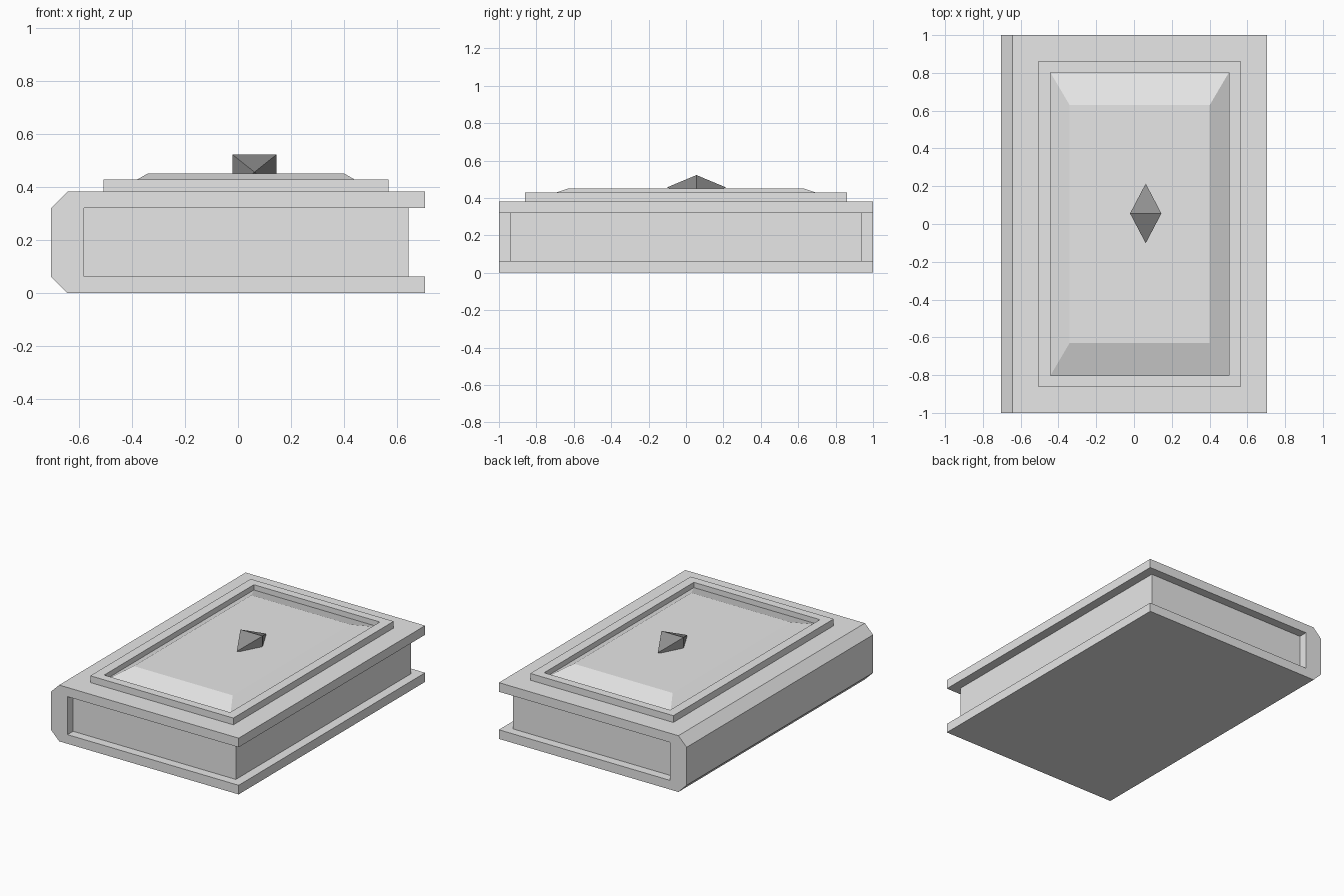
import bpy
import bmesh

cube = bpy.data.objects.get("Cube")
if cube:
    bpy.data.objects.remove(cube, do_unlink=True)


def material(name, value):
    mat = bpy.data.materials.new(name)
    mat.use_nodes = True
    colour = (value, value, value, 1)
    mat.diffuse_color = colour
    mat.node_tree.nodes["Principled BSDF"].inputs["Base Color"].default_value = colour
    return mat


light_grey = material("light grey", 0.8)
dark_grey = material("dark grey", 0.28)


def finish(name, bm, mat):
    bmesh.ops.recalc_face_normals(bm, faces=bm.faces)
    mesh = bpy.data.meshes.new(name)
    bm.to_mesh(mesh)
    bm.free()
    mesh.materials.append(mat)
    obj = bpy.data.objects.new(name, mesh)
    bpy.context.collection.objects.link(obj)
    return obj


def stacked_rectangles(name, levels, mat, cap=False, closed=False):
    """Skin rectangles given as (x min, x max, half depth, z)."""
    bm = bmesh.new()
    loops = [[bm.verts.new(p) for p in ((a, -y, z), (b, -y, z), (b, y, z), (a, y, z))]
             for a, b, y, z in levels]
    pairs = list(zip(loops, loops[1:]))
    if closed:
        pairs.append((loops[-1], loops[0]))
    for low, high in pairs:
        for i in range(4):
            j = (i + 1) % 4
            bm.faces.new((low[i], low[j], high[j], high[i]))
    if cap:
        bm.faces.new(loops[0])
        bm.faces.new(loops[-1])
    return finish(name, bm, mat)


# Cover: C-shaped profile with a chamfered spine, extruded along the book
outer, spine, inner = 0.705, -0.643, -0.58
half = [(spine, 0), (-outer, 0.062), (-outer, 0.32), (spine, 0.382)]
profile = half + [(outer, 0.382), (outer, 0.32), (inner, 0.32),
                  (inner, 0.062), (outer, 0.062), (outer, 0)]
bm = bmesh.new()
face = bm.faces.new([bm.verts.new((x, -1, z)) for x, z in profile])
extruded = bmesh.ops.extrude_face_region(bm, geom=[face], use_keep_orig=True)
bmesh.ops.translate(bm, vec=(0, 2, 0),
                    verts=[v for v in extruded["geom"] if isinstance(v, bmesh.types.BMVert)])
finish("cover", bm, light_grey)

# Page block, tucked slightly into the cover
stacked_rectangles("pages", [(-0.6, 0.642, 0.94, 0.05), (-0.6, 0.642, 0.94, 0.33)],
                   light_grey, cap=True)

# Raised frame on the front cover
stacked_rectangles("cover_frame", [(-0.507, 0.567, 0.86, 0.375), (-0.507, 0.567, 0.86, 0.428),
                                   (-0.443, 0.503, 0.803, 0.428), (-0.443, 0.503, 0.803, 0.375)],
                   light_grey, closed=True)

# Bevelled panel inside the frame
stacked_rectangles("cover_panel", [(-0.443, 0.503, 0.803, 0.392), (-0.341, 0.401, 0.63, 0.45)],
                   light_grey, cap=True)

# Gem: upright edges at the sides, points at front and back
bm = bmesh.new()
cx, cy, mid = 0.062, 0.056, 0.456
tips = [bm.verts.new((cx, cy + s * 0.158, mid)) for s in (-1, 1)]
ring = [bm.verts.new((cx + sx * 0.083, cy, mid + sz * 0.066))
        for sx, sz in ((-1, -1), (1, -1), (1, 1), (-1, 1))]
for tip in tips:
    for i in range(4):
        bm.faces.new((tip, ring[i], ring[(i + 1) % 4]))
finish("gem", bm, dark_grey)
